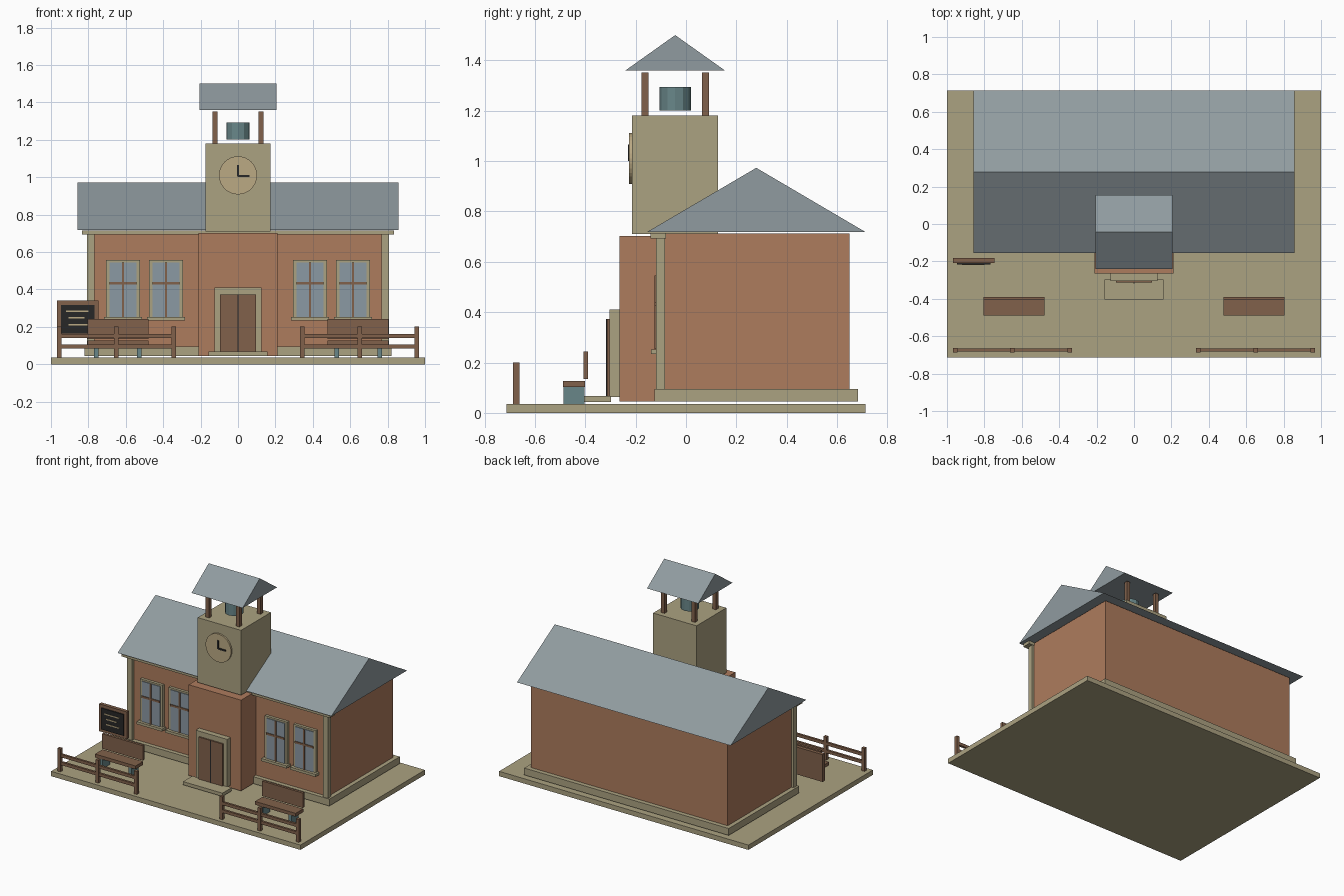
import bpy, bmesh
from math import radians

if "Cube" in bpy.data.objects:
    bpy.data.objects.remove(bpy.data.objects["Cube"])


def material(name, rgb):
    m = bpy.data.materials.new(name)
    m.diffuse_color = (*rgb, 1)
    m.use_nodes = True
    m.node_tree.nodes["Principled BSDF"].inputs["Base Color"].default_value = m.diffuse_color
    return m


BRICK = material("brick", (0.42, 0.20, 0.11))
STONE = material("stone", (0.41, 0.36, 0.22))
SLATE = material("slate", (0.28, 0.33, 0.35))
WOOD = material("wood", (0.22, 0.12, 0.07))
GLASS = material("glass", (0.26, 0.32, 0.37))
METAL = material("metal", (0.14, 0.24, 0.25))
BLACK = material("black", (0.02, 0.02, 0.02))
FACE = material("clock_cream", (0.50, 0.40, 0.23))


def make(name, bm, mat):
    bmesh.ops.recalc_face_normals(bm, faces=bm.faces[:])
    me = bpy.data.meshes.new(name)
    bm.to_mesh(me)
    bm.free()
    me.materials.append(mat)
    ob = bpy.data.objects.new(name, me)
    bpy.context.collection.objects.link(ob)
    return ob


def box(name, x, y, z, mat):
    """Box from (min, max) ranges on each axis."""
    bm = bmesh.new()
    bmesh.ops.create_cube(bm, size=1)
    for v in bm.verts:
        v.co = [(r[0] + r[1]) / 2 + c * (r[1] - r[0]) for r, c in zip((x, y, z), v.co)]
    return make(name, bm, mat)


def around(c, h):
    return (c - h, c + h)


def gable_roof(name, half_x, y, z):
    """Solid triangular prism with its ridge along x."""
    bm = bmesh.new()
    profile = [(y[0], z[0]), (y[1], z[0]), ((y[0] + y[1]) / 2, z[1])]
    face = bm.faces.new([bm.verts.new((-half_x, py, pz)) for py, pz in profile])
    ext = bmesh.ops.extrude_face_region(bm, geom=[face], use_keep_orig=True)
    verts = [g for g in ext["geom"] if isinstance(g, bmesh.types.BMVert)]
    bmesh.ops.translate(bm, vec=(2 * half_x, 0, 0), verts=verts)
    return make(name, bm, SLATE)


def cylinder(name, centre, radius, depth, sides, mat, tilt=0):
    bm = bmesh.new()
    bmesh.ops.create_cone(bm, cap_ends=True, segments=sides, radius1=radius,
                          radius2=radius, depth=depth)
    ob = make(name, bm, mat)
    ob.location = centre
    ob.rotation_euler.x = radians(tilt)
    return ob


# Ground slab and main hall
box("ground_slab", (-1, 1), (-0.713, 0.713), (0, 0.035), STONE)
box("plinth", (-0.82, 0.82), (-0.125, 0.682), (0.045, 0.095), STONE)
box("hall_walls", (-0.79, 0.79), (-0.095, 0.65), (0.045, 0.712), BRICK)
box("eave_trim", (-0.835, 0.835), (-0.14, -0.08), (0.693, 0.715), STONE)
gable_roof("hall_roof", 0.857, (-0.155, 0.713), (0.718, 0.973))

# Entrance block, door and step
box("entrance_block", (-0.21, 0.21), (-0.265, 0.18), (0.045, 0.703), BRICK)
box("door_frame", around(0, 0.126), (-0.304, -0.265), (0.063, 0.411), STONE)
box("door", around(0, 0.097), (-0.314, -0.304), (0.068, 0.373), WOOD)
box("door_seam", around(0, 0.004), (-0.317, -0.314), (0.068, 0.373), BLACK)
box("door_step", around(0, 0.158), (-0.404, -0.298), (0.044, 0.068), STONE)

# Clock tower and belfry
TY = -0.043
box("tower", around(0, 0.174), around(TY, 0.171), (0.71, 1.18), STONE)
cylinder("clock_face", (0, -0.220, 1.01), 0.102, 0.012, 32, FACE, 90)
box("minute_hand", around(0, 0.006), (-0.231, -0.226), (1.003, 1.066), BLACK)
box("hour_hand", (0, 0.062), (-0.231, -0.226), (1.001, 1.013), BLACK)
for sx in (-1, 1):
    for sy in (-1, 1):
        box("belfry_post", around(sx * 0.122, 0.0135), around(TY + sy * 0.12, 0.0135),
            (1.18, 1.352), WOOD)
cylinder("bell", (0, TY, 1.247), 0.062, 0.092, 12, METAL)
gable_roof("belfry_roof", 0.205, (-0.24, 0.154), (1.36, 1.5))

for s in (-1, 1):
    # Corner pilasters
    box("corner_pilaster", around(s * 0.786, 0.02), (-0.12, -0.083), (0.09, 0.7), STONE)

    # Windows with glazing bars and sill
    for wx in (0.385, 0.615):
        c = s * wx
        box("window_frame", around(c, 0.09), (-0.115, -0.095), (0.25, 0.557), STONE)
        box("window_glass", around(c, 0.073), (-0.12, -0.115), (0.253, 0.545), GLASS)
        box("window_mullion", around(c, 0.006), (-0.125, -0.12), (0.253, 0.545), WOOD)
        box("window_crossbar", around(c, 0.073), (-0.125, -0.12), around(0.434, 0.007), WOOD)
        box("window_sill", around(c, 0.102), (-0.138, -0.095), (0.233, 0.252), STONE)

    # Fence
    for px in (0.343, 0.65, 0.956):
        box("fence_post", around(s * px, 0.012), around(-0.674, 0.012), (0.035, 0.201), WOOD)
    for rz in (0.095, 0.151):
        box("fence_rail", around(s * 0.65, 0.306), around(-0.674, 0.008),
            around(rz, 0.011), WOOD)

    # Bench
    b = s * 0.642
    box("bench_seat", around(b, 0.163), (-0.489, -0.402), (0.103, 0.127), WOOD)
    box("bench_back", around(b, 0.163), (-0.407, -0.389), (0.135, 0.243), WOOD)
    for l in (-0.115, 0.115):
        box("bench_leg", around(b + l, 0.012), (-0.486, -0.404), (0.035, 0.103), METAL)

# Notice board
box("notice_board_frame", around(-0.857, 0.111), (-0.208, -0.182), (0.142, 0.34), WOOD)
box("notice_board_panel", around(-0.857, 0.09), (-0.216, -0.208), (0.164, 0.318), BLACK)
for x, z in (((-0.92, -0.8), 0.283), ((-0.905, -0.82), 0.248), ((-0.905, -0.8), 0.211)):
    box("notice_board_line", x, (-0.219, -0.216), around(z, 0.004), FACE)
